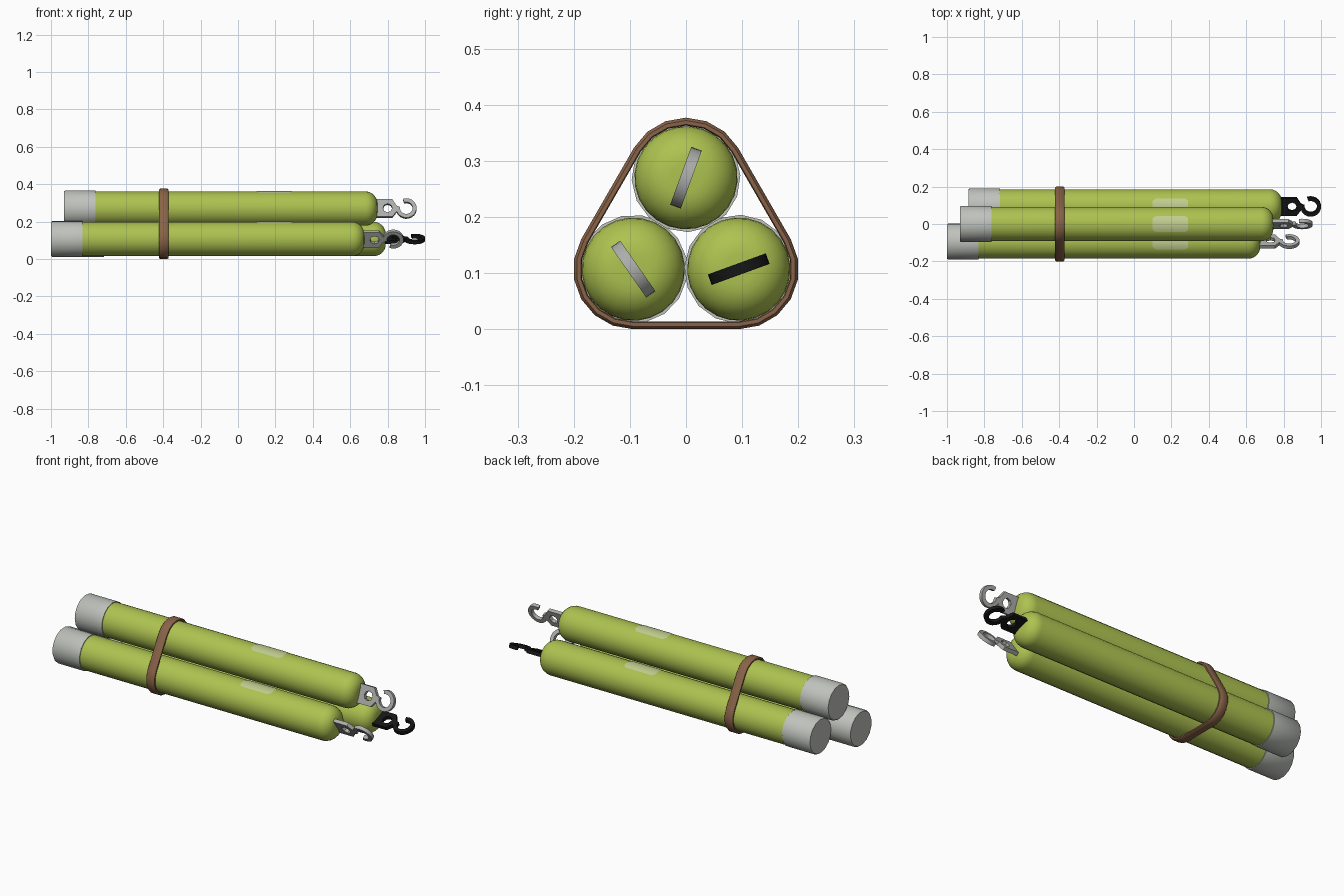
import bpy, bmesh
from math import sin, cos, pi, radians

cube = bpy.data.objects.get("Cube")
if cube:
    bpy.data.objects.remove(cube)


def material(name, rgb):
    m = bpy.data.materials.new(name)
    m.use_nodes = True
    m.diffuse_color = (*rgb, 1)
    m.node_tree.nodes["Principled BSDF"].inputs["Base Color"].default_value = (*rgb, 1)
    return m


GREEN = material("lime green", (0.42, 0.54, 0.08))
PALE = material("pale label", (0.54, 0.62, 0.28))
GREY = material("light grey", (0.52, 0.54, 0.50))
STEEL = material("steel grey", (0.42, 0.42, 0.41))
BLACK = material("black metal", (0.008, 0.008, 0.008))
BROWN = material("brown strap", (0.25, 0.125, 0.065))


def smooth(obj, mat, angle):
    if not obj.data.materials:
        obj.data.materials.append(mat)
    bpy.ops.object.select_all(action='DESELECT')
    obj.select_set(True)
    bpy.context.view_layer.objects.active = obj
    bpy.ops.object.shade_smooth_by_angle(angle=radians(angle))


def loft(name, rings, mat, closed=True, loop=False, caps=False, angle=40):
    """Join rows of points with quads."""
    bm = bmesh.new()
    rows = [[bm.verts.new(p) for p in ring] for ring in rings]
    n = len(rows[0])
    pairs = list(zip(rows, rows[1:])) + ([(rows[-1], rows[0])] if loop else [])
    for a, b in pairs:
        for i in range(n if closed else n - 1):
            j = (i + 1) % n
            bm.faces.new((a[i], a[j], b[j], b[i]))
    if caps:
        bm.faces.new(rows[0])
        bm.faces.new(rows[-1])
    bmesh.ops.recalc_face_normals(bm, faces=bm.faces)
    mesh = bpy.data.meshes.new(name)
    bm.to_mesh(mesh)
    bm.free()
    obj = bpy.data.objects.new(name, mesh)
    bpy.context.collection.objects.link(obj)
    smooth(obj, mat, angle)
    return obj


def lathe(name, profile, y, z, sides, mat, turn):
    """Round part along x from (x, radius) pairs."""
    step = 2 * pi / sides
    rings = [[(x, y + r * cos(i * step + turn), z + r * sin(i * step + turn))
              for i in range(sides)] for x, r in profile]
    return loft(name, rings, mat, caps=True)


def arc(cx, r, start, end, steps):
    angles = [radians(start + (end - start) * i / steps) for i in range(steps + 1)]
    return [(cx + r * cos(a), r * sin(a)) for a in angles]


def hook(name, x, y, z, turn, mat):
    """Flat plate with a round hole, running into an open hook."""
    outline = [(-0.02, -0.05), (0.08, -0.05)]
    outline += arc(0.155, 0.055, 200, 470, 16) + arc(0.155, 0.034, 470, 170, 16)
    outline += [(0.102, 0.014), (0.08, 0.05), (-0.02, 0.05)]
    curve = bpy.data.curves.new(name, 'CURVE')
    curve.dimensions = '2D'
    curve.fill_mode = 'BOTH'
    curve.extrude = 0.01
    for points in (outline, arc(0.055, 0.025, 0, 315, 7)):
        spline = curve.splines.new('POLY')
        spline.points.add(len(points) - 1)
        for p, (u, v) in zip(spline.points, points):
            p.co = (u, v, 0, 1)
        spline.use_cyclic_u = True
    obj = bpy.data.objects.new(name, curve)
    bpy.context.collection.objects.link(obj)
    obj.location = (x, y, z)
    obj.rotation_euler.x = turn
    bpy.ops.object.select_all(action='DESELECT')
    obj.select_set(True)
    bpy.context.view_layer.objects.active = obj
    bpy.ops.object.convert(target='MESH')
    smooth(bpy.context.object, mat, 30)


# Three tubes: name, start x, centre y, centre z, hook turn, hook material
R = 0.092
tubes = [("front", -1.0, -0.094, 0.107, -55, STEEL),
         ("top", -0.93, 0.0, 0.27, 70, STEEL),
         ("back", -0.885, 0.094, 0.107, 20, BLACK)]

for name, x0, y, z, deg, hook_mat in tubes:
    turn = radians(deg)
    end = x0 + 1.675
    # Body with a rounded nose
    nose = arc(end - 0.065, 0.065, 90, 0, 7)
    profile = [(x0 + 0.02, R)] + [(x, R - 0.065 + r) for x, r in nose]
    lathe(name + "_tube", profile, y, z, 24, GREEN, turn)
    # End cap
    lathe(name + "_cap", [(x0, 0.092), (x0 + 0.006, 0.097), (x0 + 0.168, 0.097),
                          (x0 + 0.168, 0.09)], y, z, 16, GREY, turn)
    hook(name + "_hook", end, y, z, turn, hook_mat)
    # Label with rounded corners on the upper side
    rows = []
    for i in range(-6, 7):
        a = radians(90 + i * 4.4)
        inset = (0, 0.006, 0.016)[max(0, abs(i) - 4)]
        rows.append([(x, y + (R + 0.0015) * cos(a), z + (R + 0.0015) * sin(a))
                     for x in (0.10 + inset, 0.195, 0.29 - inset)])
    label = loft(name + "_label", rows, PALE, closed=False)
    if label.data.polygons[len(label.data.polygons) // 2].normal.z < 0:
        label.data.flip_normals()

# Strap wrapped round the three tubes
section = [(-0.025, 0.095), (-0.025, 0.102), (-0.019, 0.107), (0.019, 0.107),
           (0.025, 0.102), (0.025, 0.095), (0.019, 0.093), (-0.019, 0.093)]
rings = []
for (_, _, y, z, _, _), start in zip((tubes[2], tubes[1], tubes[0]), (-90, 30, 150)):
    for i in range(7):
        a = radians(start + i * 20)
        rings.append([(-0.397 + dx, y + r * cos(a), z + r * sin(a)) for dx, r in section])
loft("strap", rings, BROWN, loop=True, angle=50)
